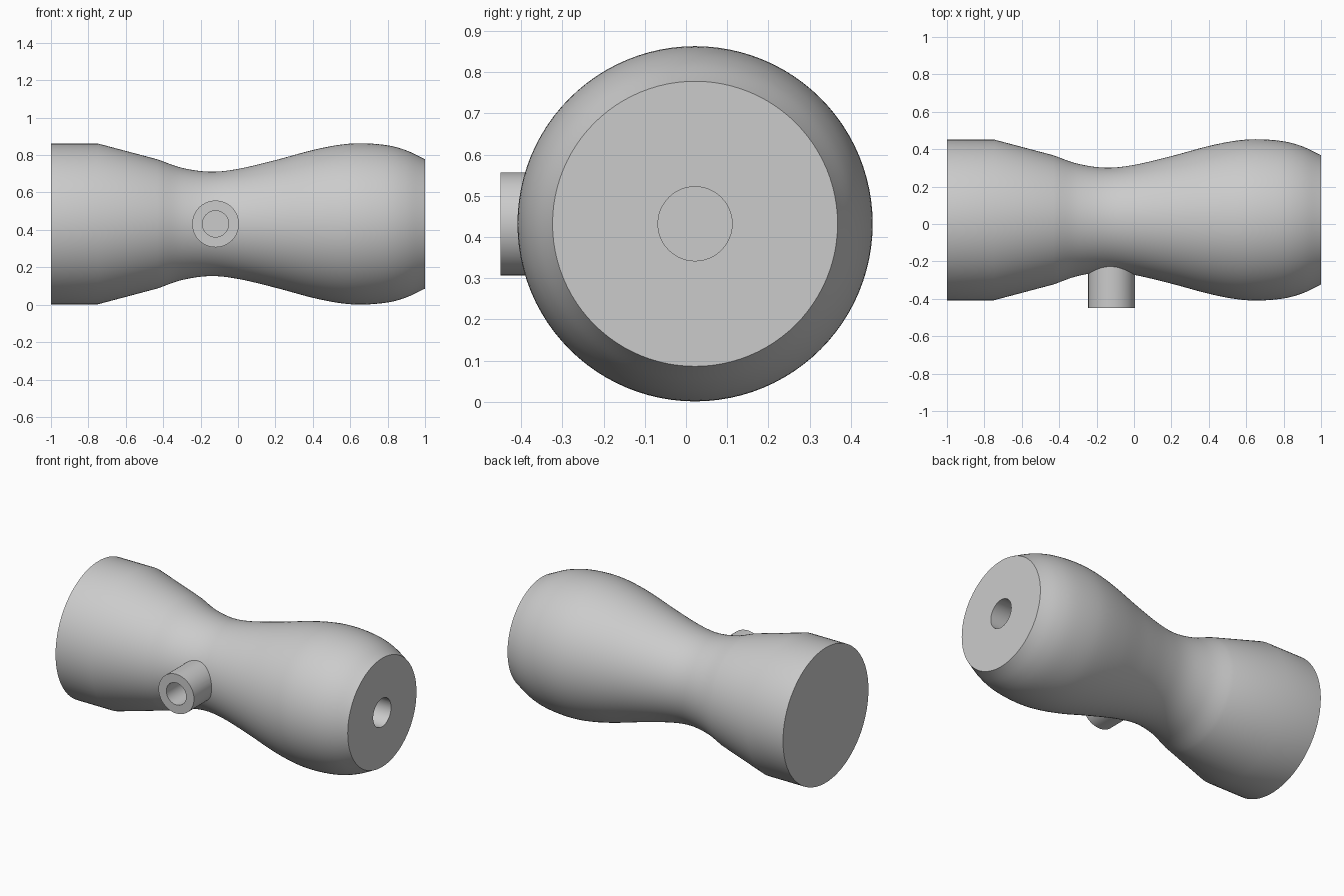
import bpy, bmesh, math
from mathutils import Matrix, Vector

if "Cube" in bpy.data.objects:
    bpy.data.objects.remove(bpy.data.objects["Cube"], do_unlink=True)

AXIS_Y, AXIS_Z = 0.022, 0.432
PORT_X = -0.12

grey = bpy.data.materials.new("plain grey")
grey.use_nodes = True
grey.diffuse_color = (0.6, 0.6, 0.6, 1)
grey.node_tree.nodes["Principled BSDF"].inputs["Base Color"].default_value = (0.6, 0.6, 0.6, 1)


def lathe(name, profile, matrix, sides):
    """Closed solid of revolution about local z from (height, radius) pairs."""
    bm = bmesh.new()
    rings = []
    for h, r in profile:
        rings.append([bm.verts.new((r * math.cos(a), r * math.sin(a), h))
                      for a in (math.tau * i / sides for i in range(sides))])
    for low, high in zip(rings, rings[1:]):
        for i in range(sides):
            j = (i + 1) % sides
            bm.faces.new((low[i], low[j], high[j], high[i]))
    bm.faces.new(rings[0][::-1])
    bm.faces.new(rings[-1])
    bm.transform(matrix)
    bmesh.ops.recalc_face_normals(bm, faces=bm.faces)
    mesh = bpy.data.meshes.new(name)
    bm.to_mesh(mesh)
    bm.free()
    mesh.materials.append(grey)
    obj = bpy.data.objects.new(name, mesh)
    bpy.context.collection.objects.link(obj)
    return obj


def smooth_curve(points, steps):
    """Catmull-Rom curve through the points."""
    pts = [Vector(p) for p in points]
    pts = [2 * pts[0] - pts[1]] + pts + [2 * pts[-1] - pts[-2]]
    out = []
    for a, b, c, d in zip(pts, pts[1:], pts[2:], pts[3:]):
        for s in range(steps):
            t = s / steps
            out.append(0.5 * (2 * b + (c - a) * t + (2 * a - 5 * b + 4 * c - d) * t ** 2
                              + (3 * b - a - 3 * c + d) * t ** 3))
    return [tuple(p) for p in out] + [tuple(pts[-2])]


def combine(target, other, operation):
    mod = target.modifiers.new(operation, 'BOOLEAN')
    mod.operation = operation
    mod.solver = 'EXACT'
    mod.object = other
    bpy.context.view_layer.objects.active = target
    bpy.ops.object.modifier_apply(modifier=mod.name)
    bpy.data.objects.remove(other, do_unlink=True)


along_x = Matrix.Translation((0, AXIS_Y, AXIS_Z)) @ Matrix.Rotation(math.pi / 2, 4, 'Y')
along_front = Matrix.Translation((PORT_X, 0, AXIS_Z)) @ Matrix.Rotation(math.pi / 2, 4, 'X')

# Waisted grip with a flared collar at the other end
collar = [(-1, 0.43), (-0.75, 0.43)]
grip = smooth_curve([(-0.43, 0.345), (-0.3, 0.3), (-0.15, 0.279), (0, 0.294), (0.2, 0.341),
                     (0.4, 0.395), (0.55, 0.424), (0.67, 0.431), (0.8, 0.42),
                     (0.9, 0.393), (1, 0.346)], 6)
body = lathe("handle_body", collar + grip, along_x, 96)

# Side port, then the blind bores in the port and the grip end
combine(body, lathe("port", [(0, 0.125), (0.45, 0.125)], along_front, 64), 'UNION')
combine(body, lathe("port_bore", [(0.13, 0.07), (0.6, 0.07)], along_front, 48), 'DIFFERENCE')
combine(body, lathe("end_bore", [(0.5, 0.09), (1.1, 0.09)], along_x, 48), 'DIFFERENCE')

bpy.ops.object.select_all(action='DESELECT')
body.select_set(True)
bpy.context.view_layer.objects.active = body
bpy.ops.object.shade_smooth_by_angle(angle=math.radians(30))
